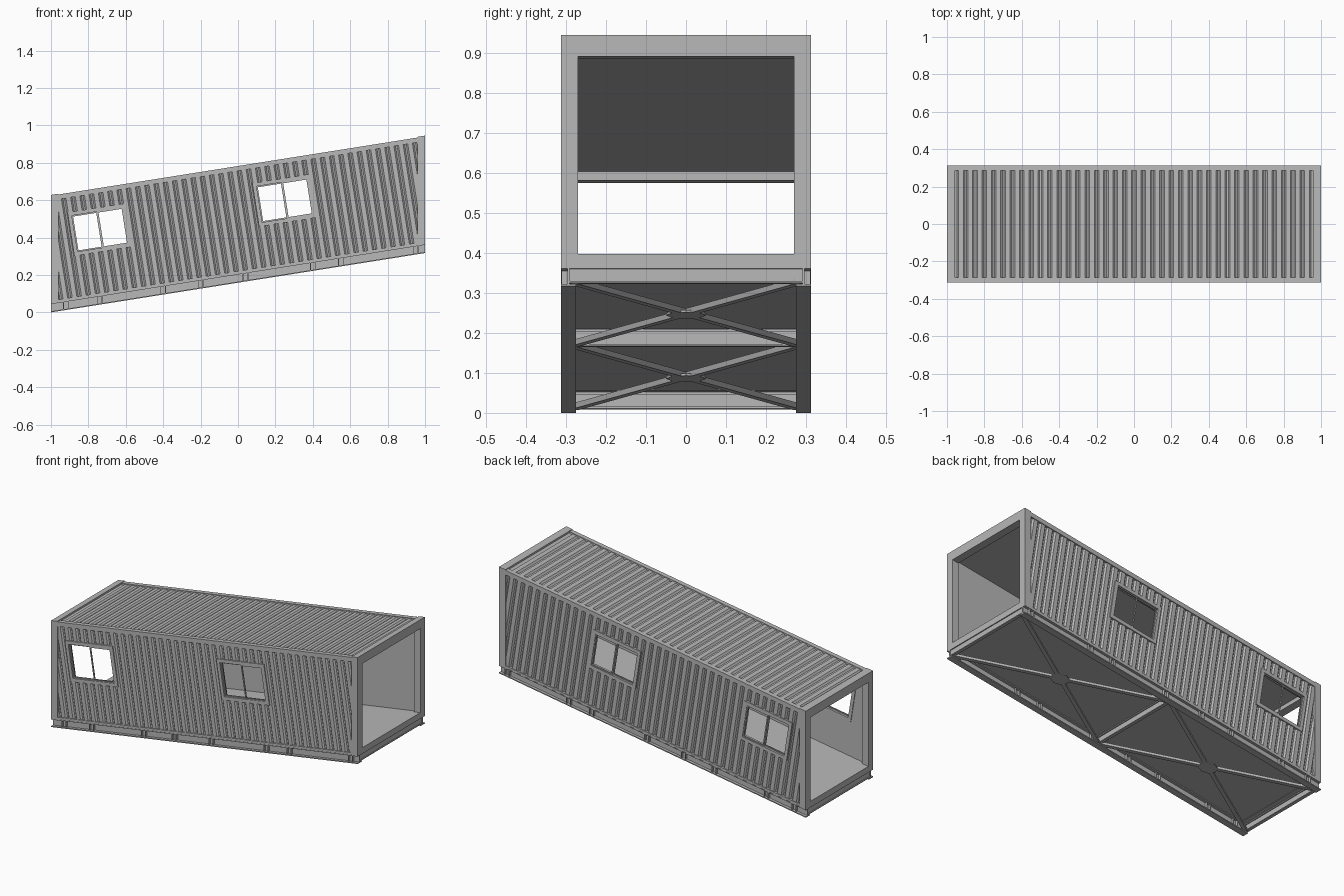
import bpy, bmesh, math
from mathutils import Vector

if "Cube" in bpy.data.objects:
    bpy.data.objects.remove(bpy.data.objects["Cube"])

SLOPE = 0.1585                      # rise of the whole cabin along x
ANG = math.atan(SLOPE)
C, S = math.cos(ANG), math.sin(ANG)
W = 0.313                           # half width
END = 0.96                          # inner face of the end frames
PITCH = 0.05                        # rib spacing
WINDOWS = [-0.684, 0.316]           # centres along the slope
WIN_V, WIN_W, WIN_H = 0.396, 0.275, 0.195

grey = bpy.data.materials.new("painted_grey")
grey.use_nodes = True
colour = (0.48, 0.48, 0.48, 1)
grey.diffuse_color = colour
grey.node_tree.nodes["Principled BSDF"].inputs["Base Color"].default_value = colour


def shear(x, y, z):
    return Vector((x, y, z + SLOPE * (x + 1)))


def tilt(u, y, v):
    return Vector((u * C - v * S, y, SLOPE + u * S + v * C))


def finish(name, bm, place, recalc=True):
    for v in bm.verts:
        v.co = place(*v.co)
    if recalc:
        bmesh.ops.recalc_face_normals(bm, faces=bm.faces)
    mesh = bpy.data.meshes.new(name)
    bm.to_mesh(mesh)
    bm.free()
    mesh.materials.append(grey)
    obj = bpy.data.objects.new(name, mesh)
    bpy.context.collection.objects.link(obj)
    return obj


def add_box(bm, x0, x1, y0, y1, z0, z1):
    for v in bmesh.ops.create_cube(bm, size=1)["verts"]:
        v.co = Vector((x0 if v.co.x < 0 else x1,
                       y0 if v.co.y < 0 else y1,
                       z0 if v.co.z < 0 else z1))


def boxes(name, items, place=shear):
    bm = bmesh.new()
    for item in items:
        add_box(bm, *item)
    return finish(name, bm, place)


def both_sides(x0, x1, y0, y1, z0, z1):
    return [(x0, x1, y0, y1, z0, z1), (x0, x1, -y1, -y0, z0, z1)]


def rib(t):
    """Trapezoid rib height, 0 to 1, at distance t."""
    f = (t / PITCH) % 1
    return max(0, min(1, 2.5 - abs(f - 0.5) * 6))


def rib_stops(start, end):
    n0, n1 = round(start / PITCH), round(end / PITCH)
    return [(n + f) * PITCH for n in range(n0, n1) for f in (1/12, 1/4, 3/4, 11/12)]


# Chassis: two I-beams with paired stiffeners
chassis = both_sides(-1, 1, 0.275, W, 0, 0.006)
chassis += both_sides(-1, 1, 0.275, W, 0.044, 0.05)
chassis += both_sides(-1, 1, 0.291, 0.297, 0.006, 0.044)
boxes("chassis_beams", chassis)
plates = []
for x in (-0.92, -0.74, -0.4, -0.2, 0.04, 0.4, 0.55, 0.95):
    for d in (-0.013, 0.013):
        plates += both_sides(x + d - 0.002, x + d + 0.002, 0.278, 0.311, 0.006, 0.044)
boxes("chassis_stiffeners", plates)

# Chassis cross beams
cross = []
for x in (-1, -0.008, 0.984):
    cross += [(x, x + 0.016, -0.292, 0.292, 0.008, 0.013),
              (x + 0.005, x + 0.011, -0.292, 0.292, 0.013, 0.044),
              (x, x + 0.016, -0.292, 0.292, 0.044, 0.05)]
boxes("chassis_cross_beams", cross)

# Diagonal braces with a gusset in each bay
for side, xm in (("right", -0.5), ("left", 0.5)):
    bm = bmesh.new()
    for s in (-1, 1):
        run = Vector((0.98, s * 0.56, 0))
        off = Vector((-run.y, run.x, 0)).normalized() * 0.011
        mid = Vector((xm, 0, 0))
        low = [bm.verts.new(p) for p in (mid - run / 2 - off, mid + run / 2 - off,
                                         mid + run / 2 + off, mid - run / 2 + off)]
        face = bm.faces.new(low)
        up = bmesh.ops.extrude_face_region(bm, geom=[face])["geom"]
        for v in up:
            if isinstance(v, bmesh.types.BMVert):
                v.co.z += 0.014
        for v in low:
            v.co.z += 0.006
        for v in up:
            if isinstance(v, bmesh.types.BMVert):
                v.co.z += 0.006
    disc = bmesh.ops.create_cone(bm, cap_ends=True, segments=8, radius1=0.05,
                                 radius2=0.05, depth=0.006)["verts"]
    for v in disc:
        v.co += Vector((xm, 0, 0.009))
    finish(side + "_cross_brace", bm, shear)

# Floor and ceiling
boxes("floor", [(-0.99, 0.99, -0.295, 0.295, 0.052, 0.078)])
boxes("ceiling", [(-0.97, 0.97, -0.295, 0.295, 0.598, 0.602)])

# End frames: posts, sill and header
for side, x0, x1 in (("right", -1, -END), ("left", END, 1)):
    frame = both_sides(x0, x1, 0.27, W, 0.05, 0.628)
    frame += [(x0, x1, -0.27, 0.27, 0.05, 0.08), (x0, x1, -0.27, 0.27, 0.575, 0.628)]
    boxes(side + "_end_frame", frame)

# Long side rails
boxes("top_rails", both_sides(-END, END, 0.285, W - 0.001, 0.598, 0.624))
boxes("bottom_rails", both_sides(-END, END, 0.285, W - 0.001, 0.05, 0.062))

# Ribbed roof
bm = bmesh.new()
rows = []
for x in [-END] + rib_stops(-0.95, 0.95) + [END]:
    z = 0.611 + 0.009 * rib(x)
    rows.append([bm.verts.new((x, y, z)) for y in (-0.302, 0.302)])
for a, b in zip(rows, rows[1:]):
    bm.faces.new((a[0], b[0], b[1], a[1]))
finish("ribbed_roof", bm, shear, False)


# Walls: grid with window openings, leaned and trimmed to the end frames
def wall(name, sign, y, depth):
    edges = [u + s * WIN_W / 2 for u in WINDOWS for s in (-1, 1)]
    cols = sorted(rib_stops(-1.05, 1.15) + edges)
    levels = [0.055, WIN_V - WIN_H / 2, WIN_V + WIN_H / 2, 0.598]
    bm = bmesh.new()
    grid = [[bm.verts.new((u, sign * (y + depth * rib(u)), v)) for v in levels]
            for u in cols]
    for i in range(len(cols) - 1):
        mid = (cols[i] + cols[i + 1]) / 2
        for j in range(3):
            if j == 1 and any(abs(mid - u) < WIN_W / 2 for u in WINDOWS):
                continue
            quad = [grid[i][j], grid[i + 1][j], grid[i + 1][j + 1], grid[i][j + 1]]
            bm.faces.new(quad if sign < 0 else quad[::-1])
    for v in bm.verts:
        v.co = tilt(*v.co)
    for s in (-1, 1):
        bmesh.ops.bisect_plane(bm, geom=bm.verts[:] + bm.edges[:] + bm.faces[:],
                               plane_co=(s * 0.965, 0, 0), plane_no=(s, 0, 0),
                               clear_outer=True)
    finish(name, bm, lambda *p: Vector(p), False)


def rectangle(u, v, w, h, t, y0, y1):
    """Four bars around an opening of size w by h."""
    a, b = w / 2, h / 2
    return [(u - a - t, u - a, y0, y1, v - b - t, v + b + t),
            (u + a, u + a + t, y0, y1, v - b - t, v + b + t),
            (u - a, u + a, y0, y1, v - b - t, v - b),
            (u - a, u + a, y0, y1, v + b, v + b + t)]


for side, sign in (("front", -1), ("back", 1)):
    wall(side + "_wall", sign, 0.299, 0.009)
    wall(side + "_wall_lining", sign, 0.288, 0)
    for label, u in zip(("right", "left"), WINDOWS):
        lo, hi = sorted((sign * 0.284, sign * W))
        boxes(f"{side}_{label}_window_frame",
              rectangle(u, WIN_V, WIN_W, WIN_H, 0.02, lo, hi), tilt)
        # Two sliding sashes, one behind the other
        bars = []
        for k, depth in ((-1, 0.296), (1, 0.303)):
            lo, hi = sorted((sign * depth, sign * (depth + 0.006)))
            bars += rectangle(u + k * WIN_W / 4, WIN_V, WIN_W / 2 - 0.012,
                              WIN_H - 0.012, 0.007, lo, hi)
        boxes(f"{side}_{label}_window_sashes", bars, tilt)
